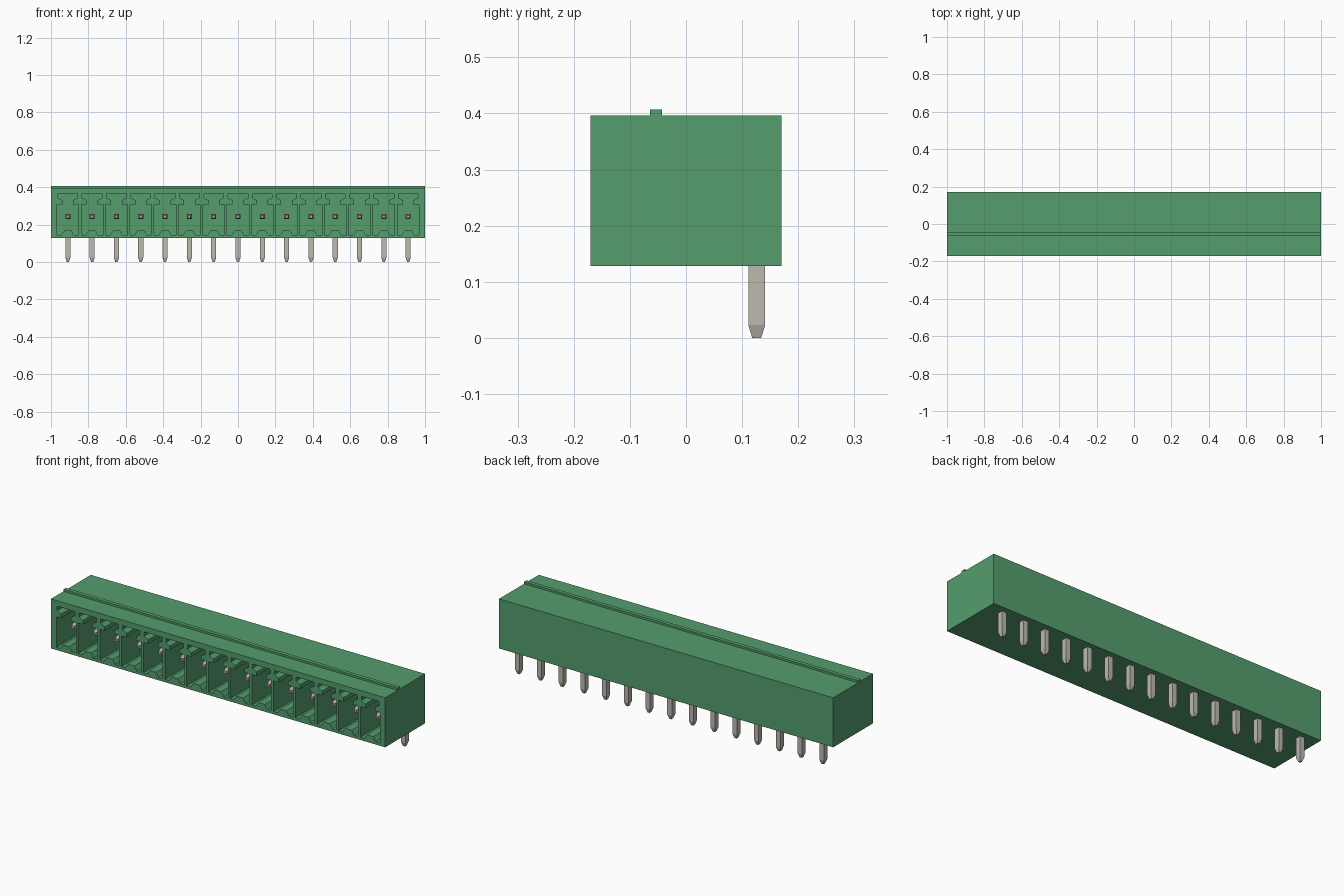
import bpy, bmesh
from mathutils import Vector

cube = bpy.data.objects.get("Cube")
if cube:
    bpy.data.objects.remove(cube, do_unlink=True)

COUNT, PITCH = 15, 0.13
PIN_Z, PIN_Y = 0.243, 0.126
centres = [(i - (COUNT - 1) / 2) * PITCH for i in range(COUNT)]


def material(name, rgb):
    m = bpy.data.materials.new(name)
    m.use_nodes = True
    m.diffuse_color = (*rgb, 1)
    m.node_tree.nodes["Principled BSDF"].inputs["Base Color"].default_value = (*rgb, 1)
    return m


green = material("green plastic", (0.09, 0.34, 0.155))
tin = material("tin grey", (0.51, 0.49, 0.43))
rosy = material("rosy tin", (0.52, 0.40, 0.39))


def prism(bm, points, direction):
    """Extrude a closed outline along a direction."""
    face = bm.faces.new([bm.verts.new(p) for p in points])
    ext = bmesh.ops.extrude_face_region(bm, geom=[face])
    verts = [v for v in ext["geom"] if isinstance(v, bmesh.types.BMVert)]
    bmesh.ops.translate(bm, verts=verts, vec=direction)


def bar(bm, axis, u, v, stations):
    """Square bar through (distance, half u, half v) stations along an axis."""
    rings = []
    for d, hu, hv in stations:
        rings.append([bm.verts.new(axis * d + u * a * hu + v * b * hv)
                      for a, b in ((-1, -1), (1, -1), (1, 1), (-1, 1))])
    for r, s in zip(rings, rings[1:]):
        for k in range(4):
            n = (k + 1) % 4
            bm.faces.new((r[k], r[n], s[n], s[k]))
    bm.faces.new(rings[0][::-1])
    bm.faces.new(rings[-1])


def to_mesh(bm, name, mat):
    bmesh.ops.recalc_face_normals(bm, faces=bm.faces[:])
    me = bpy.data.meshes.new(name)
    bm.to_mesh(me)
    bm.free()
    me.materials.append(mat)
    return me


def add(me, name, loc=(0, 0, 0)):
    ob = bpy.data.objects.new(name, me)
    ob.location = loc
    bpy.context.scene.collection.objects.link(ob)
    return ob


X, Y, Z = Vector((1, 0, 0)), Vector((0, 1, 0)), Vector((0, 0, 1))

# Housing: end profile with the small keying rib on top
profile = [(-0.17, 0.128), (0.17, 0.128), (0.17, 0.396), (-0.043, 0.396),
           (-0.043, 0.407), (-0.064, 0.407), (-0.064, 0.396), (-0.17, 0.396)]
bm = bmesh.new()
prism(bm, [(-1, y, z) for y, z in profile], X * 2)
housing = add(to_mesh(bm, "housing", green), "housing")

# Sockets: right half of the outline, mirrored, with floor bump and keyed top
half = [(0.019, 0.167), (0.034, 0.143), (0.058, 0.143), (0.058, 0.308),
        (0.029, 0.308), (0.029, 0.33), (0.053, 0.343), (0.053, 0.366)]
outline = half + [(-x, z) for x, z in reversed(half)]
bm = bmesh.new()
for cx in centres:
    prism(bm, [(cx + x, -0.2, z) for x, z in outline], Y * 0.29)
cutter = add(to_mesh(bm, "socket_cutter", green), "socket_cutter")
cutter.hide_render = True

mod = housing.modifiers.new("sockets", "BOOLEAN")
mod.operation = "DIFFERENCE"
mod.solver = "EXACT"
mod.object = cutter
bpy.context.view_layer.update()
deps = bpy.context.evaluated_depsgraph_get()
cut = bpy.data.meshes.new_from_object(housing.evaluated_get(deps))
housing.modifiers.clear()
housing.data = cut
bpy.data.objects.remove(cutter, do_unlink=True)

# Solder pins under the housing and contact pins inside the sockets
bm = bmesh.new()
bar(bm, Z, X, Y, [(0, 0.006, 0.008), (0.023, 0.0135, 0.015), (0.255, 0.0135, 0.015)])
solder_mesh = to_mesh(bm, "solder_pin", tin)
bm = bmesh.new()
bar(bm, Y, X, Z, [(-0.112, 0.007, 0.007), (-0.09, 0.0135, 0.0135), (0.12, 0.0135, 0.0135)])
contact_mesh = to_mesh(bm, "contact_pin", rosy)
for i, cx in enumerate(centres, 1):
    add(solder_mesh, f"solder_pin_{i}", (cx, PIN_Y, 0))
    add(contact_mesh, f"contact_pin_{i}", (cx, 0, PIN_Z))
